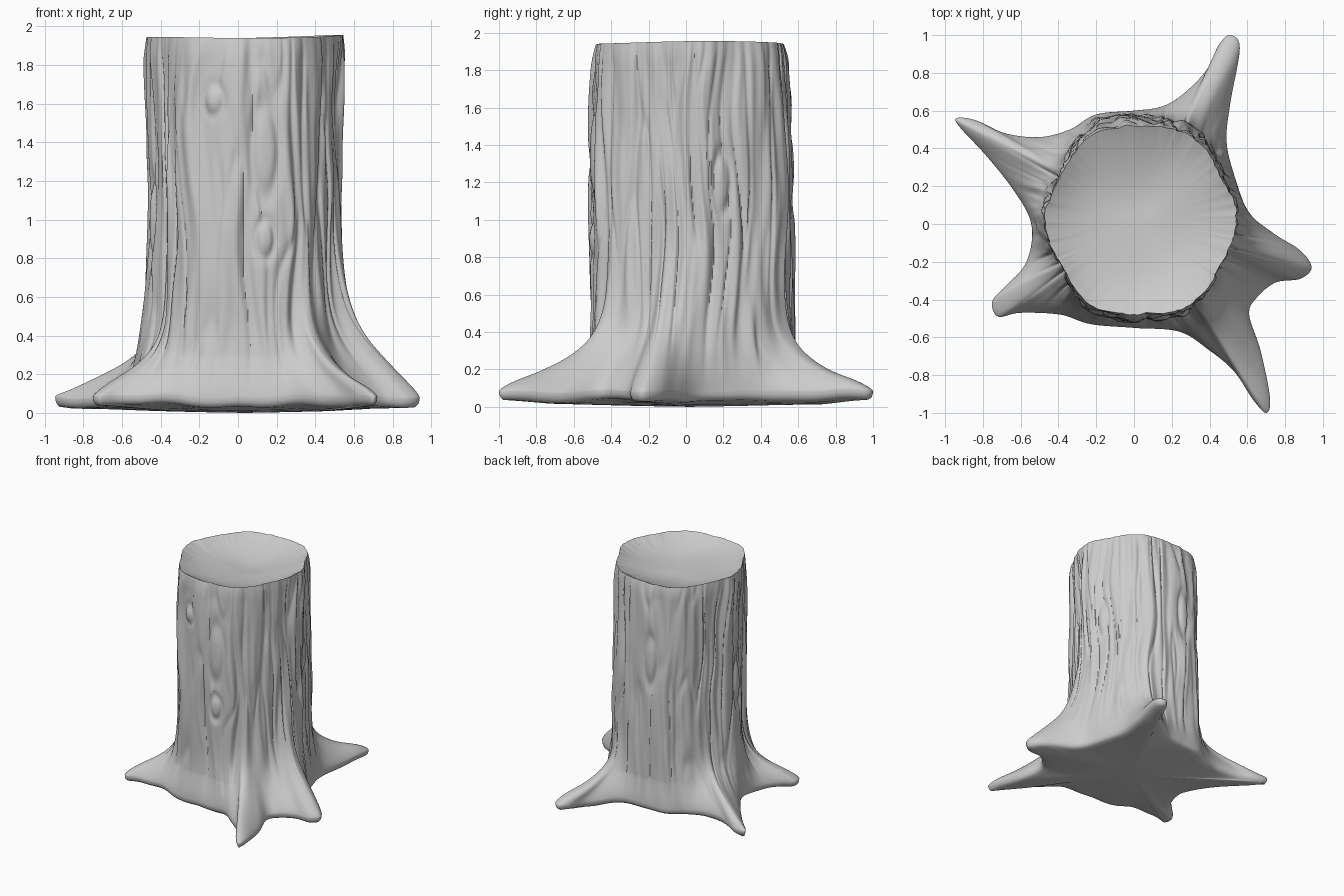
import bpy, bmesh, math
from mathutils import Vector, noise

cube = bpy.data.objects.get("Cube")
if cube:
    bpy.data.objects.remove(cube, do_unlink=True)

CENTRE = Vector((0.037, 0.02))
STEPS = 15          # samples between neighbouring footprint points
ROWS = 100          # rings up the trunk
LIP = 0.085         # height of the widest part of the foot
TOP = 1.945
HOLLOW = 0.11       # depth of the hollow in the cut top

# Footprint of the five spreading roots, counter-clockwise
FOOTPRINT = [Vector(p) for p in (
    (.60, .07), (.53, .26), (.49, .44), (.51, .64), (.56, .93), (.51, 1), (.45, .95),
    (.38, .81), (.25, .68), (.14, .62), (0, .6), (-.2, .58), (-.34, .5), (-.5, .46),
    (-.68, .48), (-.84, .55), (-.94, .56), (-.92, .51), (-.79, .37), (-.66, .21),
    (-.56, .05), (-.54, -.08), (-.58, -.22), (-.68, -.33), (-.75, -.41), (-.72, -.49),
    (-.6, -.47), (-.39, -.48), (-.23, -.53), (0, -.55), (.24, -.57), (.4, -.67),
    (.53, -.78), (.63, -.93), (.7, -1), (.72, -.92), (.67, -.67), (.61, -.48),
    (.65, -.39), (.75, -.31), (.88, -.29), (.94, -.23), (.88, -.14), (.74, -.05))]


def smooth_loop(points):
    """Sample a closed Catmull-Rom curve through the points."""
    out, n = [], len(points)
    for i in range(n):
        a, b, c, d = (points[(i + k) % n] for k in (-1, 0, 1, 2))
        for s in range(STEPS):
            t = s / STEPS
            out.append(0.5 * (2 * b + (c - a) * t + (2 * a - 5 * b + 4 * c - d) * t ** 2
                              + (3 * b - a - 3 * c + d) * t ** 3))
    return out


def wrap(angle):
    return (angle + math.pi) % math.tau - math.pi


foot = smooth_loop(FOOTPRINT)
N = len(foot)


def trunk_angles():
    """Angle of each trunk column, evened out so the columns fan into the roots."""
    raw = [math.atan2(*(foot[0] - CENTRE).yx)]
    for p in foot[1:]:
        raw.append(raw[-1] + wrap(math.atan2(*(p - CENTRE).yx) - raw[-1]))
    reach = 2 * STEPS
    total = sum(reach - abs(k) for k in range(-reach, reach + 1))
    return [sum((reach - abs(k)) * (raw[(i + k) % N] + math.tau * ((i + k) // N))
                for k in range(-reach, reach + 1)) / total for i in range(N)]


angles = trunk_angles()

# Knots: angle, height, half width (radians), half height
KNOTS = [(-79, 1.36, .13, .24), (-108, 1.62, .1, .08), (-79, .9, .09, .1),
         (20, 1.2, .1, .16), (100, 1.3, .1, .2), (190, 1.0, .1, .2)]
# Deep furrows: angle, middle height, half length
FURROWS = [(-61, 1.0, .6), (33, .75, .5), (-24, .7, .4), (70, 1.1, .7),
           (125, .9, .6), (165, 1.2, .6), (215, 1.0, .7), (-112, 1.3, .5)]


def bark(angle, z):
    """Outward offset of the bark at one spot of the trunk."""
    d = Vector((math.cos(angle), math.sin(angle), 0))
    a = angle + 0.1 * noise.noise(d * 2 + Vector((0, 0, z * 1.6)))
    d = Vector((math.cos(a), math.sin(a), 0))

    def grain(scale, stretch, shift):
        return noise.noise(d * scale + Vector((shift, shift, z * stretch + shift)))

    r = 0.022 * grain(4, .9, 3) + 0.018 * grain(9, 1.5, 7) + 0.006 * grain(15, 3, 11)
    r -= 0.011 * math.exp(-(grain(5, 1, 19) / .1) ** 2)
    for deg, height, half in FURROWS:
        r -= 0.02 * math.exp(-(wrap(a - math.radians(deg)) / .06) ** 2
                             - ((z - height) / half) ** 4)
    for deg, height, w, h in KNOTS:
        q = math.hypot(wrap(angle - math.radians(deg)) / w, (z - height) / h)
        if q < 3:
            r *= 1 - .7 * math.exp(-(q / 1.2) ** 4)
            r += 0.008 * math.exp(-q * q * 2) - 0.015 * math.exp(-((q - 1) / .3) ** 2)
    return r


def ripple(p):
    """Gentle rise and fall of the foot."""
    return 0.022 * noise.noise(Vector((p.x * 4, p.y * 4, 5)))


def rim_wave(angle):
    return 0.006 * math.sin(2 * angle + 1) + 0.005 * math.cos(angle)


def wall_point(i, t):
    """Point on the outer wall: column i, t from the foot lip to the rim."""
    a = angles[i]
    z = LIP + (TOP - LIP) * t ** 1.4
    # the root on the left side stays thick further up
    fat = 1 + 0.75 * math.exp(-(wrap(a + 0.25) / .3) ** 2) \
            + 0.15 * math.exp(-(wrap(a + 1) / .3) ** 2)
    spread = math.exp(-((z - LIP) / (0.155 * fat)) ** 1.4)
    # rounded hexagon, a little deeper than wide below the rim
    side = math.sin(a) ** 2
    belly = math.sin(math.pi * min(1, max(0, z - .3) / 1.65)) ** .7
    radius = 0.505 + 0.014 * math.cos(6 * a) + 0.015 * side + 0.07 * math.exp(-z / .35)
    radius += belly * (0.035 * side - 0.022 * (1 - side))
    lean = Vector((0, 0.012 * (1 - t ** 4)))
    edge = max(0, (z - TOP + .12) / .12)
    radius += bark(a, z) * (1 - .65 * edge) * (1 - .6 * spread) - .01 * edge ** 2
    trunk = CENTRE + lean + radius * Vector((math.cos(a), math.sin(a)))
    p = trunk.lerp(foot[i], spread)
    return Vector((p.x, p.y, z + rim_wave(a) * t ** 6 + ripple(p) * spread))


def underside_point(i, amount, z, scale=1):
    """Point under the foot, set in from the footprint and scaled to the middle."""
    tangent = (foot[(i + 1) % N] - foot[i - 1]).normalized()
    edge = foot[i] + amount * Vector((-tangent.y, tangent.x))
    p = CENTRE + (edge - CENTRE) * scale
    return Vector((p.x, p.y, z + ripple(p) * scale ** 3))


def cap_point(i, k):
    """Hollow of the cut top, k = 1 at the rim, smoothing to a circle inside."""
    rim = rim_ring[i]
    circle = CENTRE + 0.5 * Vector((math.cos(angles[i]), math.sin(angles[i])))
    p = CENTRE + (circle.lerp(rim.xy, k ** 3) - CENTRE) * k
    bump = 0.03 * noise.noise(Vector((p.x * 3, p.y * 3, 2))) * (1 - k)
    return Vector((p.x, p.y, TOP + (rim.z - TOP) * k - HOLLOW * (1 - k ** 2.6) + bump))


# Rings from the middle of the underside, up the wall, into the hollow top
rings = [[underside_point(i, .026, z, s) for i in range(N)]
         for s, z in ((.25, .004), (.5, .01), (.75, .02), (.92, .03))]
rings += [[underside_point(i, d, z) for i in range(N)]
          for d, z in ((.026, .036), (.016, .043), (.007, .053), (.002, .067))]
rings += [[wall_point(i, r / ROWS) for i in range(N)] for r in range(ROWS + 1)]
rim_ring = rings[-1]
rings += [[cap_point(i, k) for i in range(N)] for k in (.98, .93, .85, .72, .55, .35, .15)]

bm = bmesh.new()
loops = [[bm.verts.new(p) for p in ring] for ring in rings]
for low, high in zip(loops, loops[1:]):
    for i in range(N):
        j = (i + 1) % N
        bm.faces.new((low[i], low[j], high[j], high[i]))
base = bm.verts.new((CENTRE.x, CENTRE.y, 0))
middle = sum((v.co.z for v in loops[-1])) / N
hollow = bm.verts.new((CENTRE.x, CENTRE.y, middle))
for i in range(N):
    j = (i + 1) % N
    bm.faces.new((base, loops[0][j], loops[0][i]))
    bm.faces.new((hollow, loops[-1][i], loops[-1][j]))

mesh = bpy.data.meshes.new("tree_stump")
bm.to_mesh(mesh)
bm.free()
stump = bpy.data.objects.new("tree_stump", mesh)
bpy.context.collection.objects.link(stump)

# Plain pale grey
grey = bpy.data.materials.new("pale_grey")
grey.use_nodes = True
grey.diffuse_color = (0.6, 0.6, 0.6, 1)
grey.node_tree.nodes["Principled BSDF"].inputs["Base Color"].default_value = (0.6, 0.6, 0.6, 1)
mesh.materials.append(grey)

bpy.context.view_layer.objects.active = stump
stump.select_set(True)
bpy.ops.object.shade_smooth_by_angle(angle=math.radians(50))
